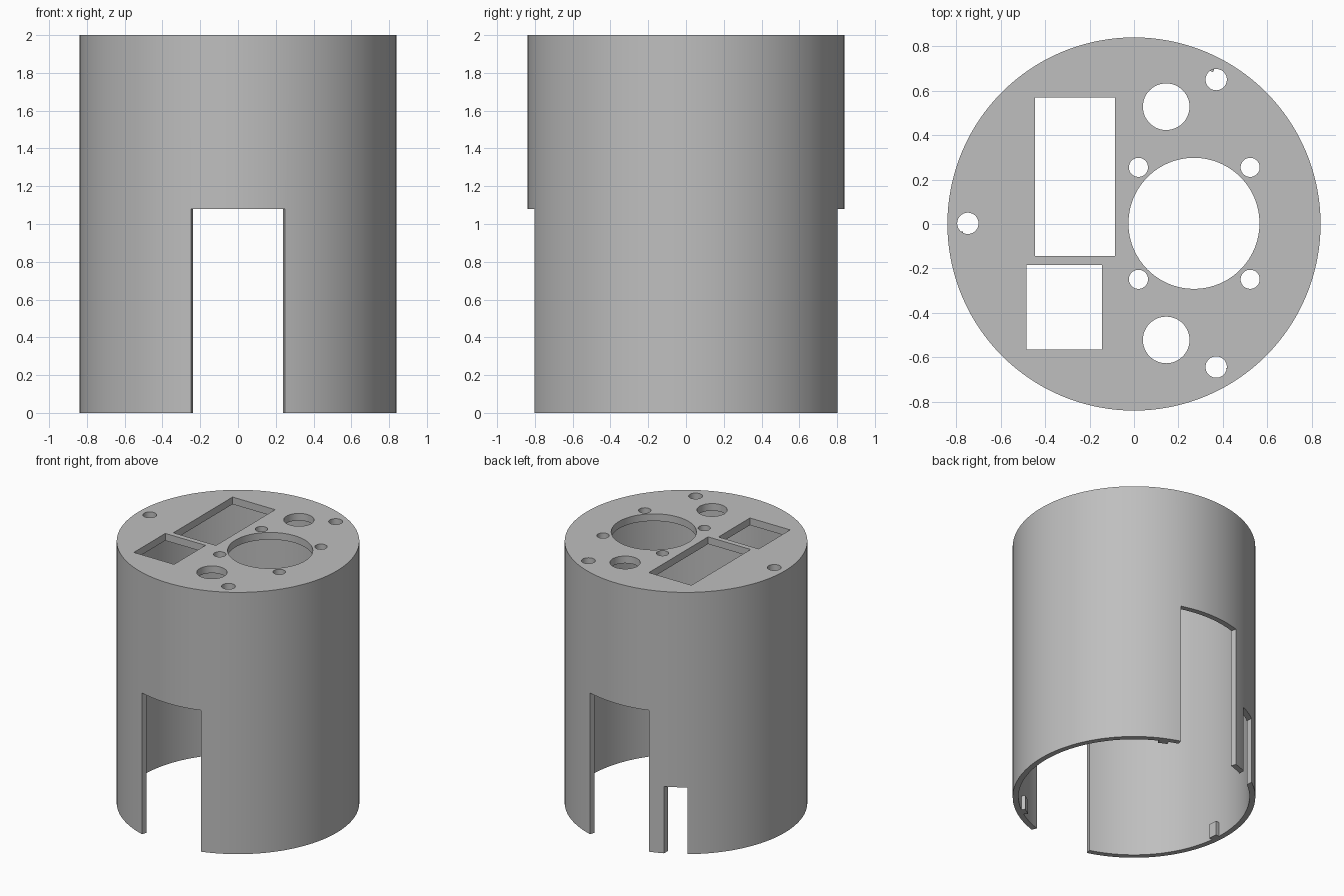
import bpy, bmesh
from math import sin, cos, pi, radians
from mathutils import Matrix

cube = bpy.data.objects.get("Cube")
if cube:
    bpy.data.objects.remove(cube, do_unlink=True)

R, WALL, HEIGHT, PLATE = 0.84, 0.04, 2.0, 0.055
SLOT_TOP, SLOT_HALF = 1.08, radians(17.3)

grey = bpy.data.materials.new("plain grey")
grey.use_nodes = True
colour = (0.52, 0.52, 0.52, 1)
grey.diffuse_color = colour
grey.node_tree.nodes["Principled BSDF"].inputs["Base Color"].default_value = colour


def prism(bm, outline, z0, z1):
    """Closed upright prism over a counter-clockwise outline."""
    low = [bm.verts.new((x, y, z0)) for x, y in outline]
    high = [bm.verts.new((x, y, z1)) for x, y in outline]
    bm.faces.new(low[::-1])
    bm.faces.new(high)
    n = len(outline)
    for i in range(n):
        j = (i + 1) % n
        bm.faces.new((low[i], low[j], high[j], high[i]))


def circle(x, y, r, n=48):
    return [(x + r * cos(2 * pi * i / n), y + r * sin(2 * pi * i / n)) for i in range(n)]


def rect(x0, x1, y0, y1):
    return [(x0, y0), (x1, y0), (x1, y1), (x0, y1)]


def wedge(angle, half, r0, r1):
    return [(r * cos(angle + s * half), r * sin(angle + s * half))
            for r, s in ((r0, -1), (r1, -1), (r1, 1), (r0, 1))]


def make(name, bm):
    mesh = bpy.data.meshes.new(name)
    bm.to_mesh(mesh)
    bm.free()
    obj = bpy.data.objects.new(name, mesh)
    bpy.context.collection.objects.link(obj)
    mesh.materials.append(grey)
    return obj


def cut(target, cutter):
    mod = target.modifiers.new("cut", 'BOOLEAN')
    mod.operation, mod.solver, mod.object = 'DIFFERENCE', 'EXACT', cutter
    bpy.context.view_layer.objects.active = target
    bpy.ops.object.modifier_apply(modifier=mod.name)
    bpy.data.objects.remove(cutter, do_unlink=True)


# Outer drum, hollowed from below to leave the wall and top plate
bm = bmesh.new()
prism(bm, circle(0, 0, R, 128), 0, HEIGHT)
housing = make("housing", bm)
bm = bmesh.new()
prism(bm, circle(0, 0, R - WALL, 128), -0.1, HEIGHT - PLATE)
cut(housing, make("cavity_cutter", bm))

# Openings through the top plate
bm = bmesh.new()
outlines = [circle(0.27, 0.003, 0.295, 96), circle(-0.748, 0.003, 0.048)]
for side in (-1, 1):
    outlines.append(circle(0.37, 0.003 + side * 0.647, 0.048))
    outlines.append(circle(0.145, 0.003 + side * 0.525, 0.105))
    outlines += [circle(x, 0.003 + side * 0.252, 0.043) for x in (0.02, 0.523)]
outlines += [rect(-0.445, -0.085, -0.145, 0.57), rect(-0.485, -0.145, -0.565, -0.185)]
for outline in outlines:
    prism(bm, outline, HEIGHT - 0.15, HEIGHT + 0.1)

# Tall slots front and back, and a short slot beside the back one
for angle in (-pi / 2, pi / 2):
    prism(bm, wedge(angle, SLOT_HALF, 0.6, 1.2), -0.1, SLOT_TOP)
prism(bm, rect(-0.49, -0.35, 0.5, 1.0), -0.1, 0.51)
cut(housing, make("opening_cutter", bm))

bpy.ops.object.select_all(action='DESELECT')
housing.select_set(True)
bpy.context.view_layer.objects.active = housing
bpy.ops.object.shade_smooth_by_angle(angle=radians(30))

# Three small locating tabs inside the bottom rim
for i, degrees in enumerate((65, 185, 305)):
    bm = bmesh.new()
    prism(bm, rect(R - WALL - 0.03, R - WALL + 0.01, -0.033, 0.033), 0, 0.11)
    bm.transform(Matrix.Rotation(radians(degrees), 4, 'Z'))
    make(f"rim_tab_{i + 1}", bm)
